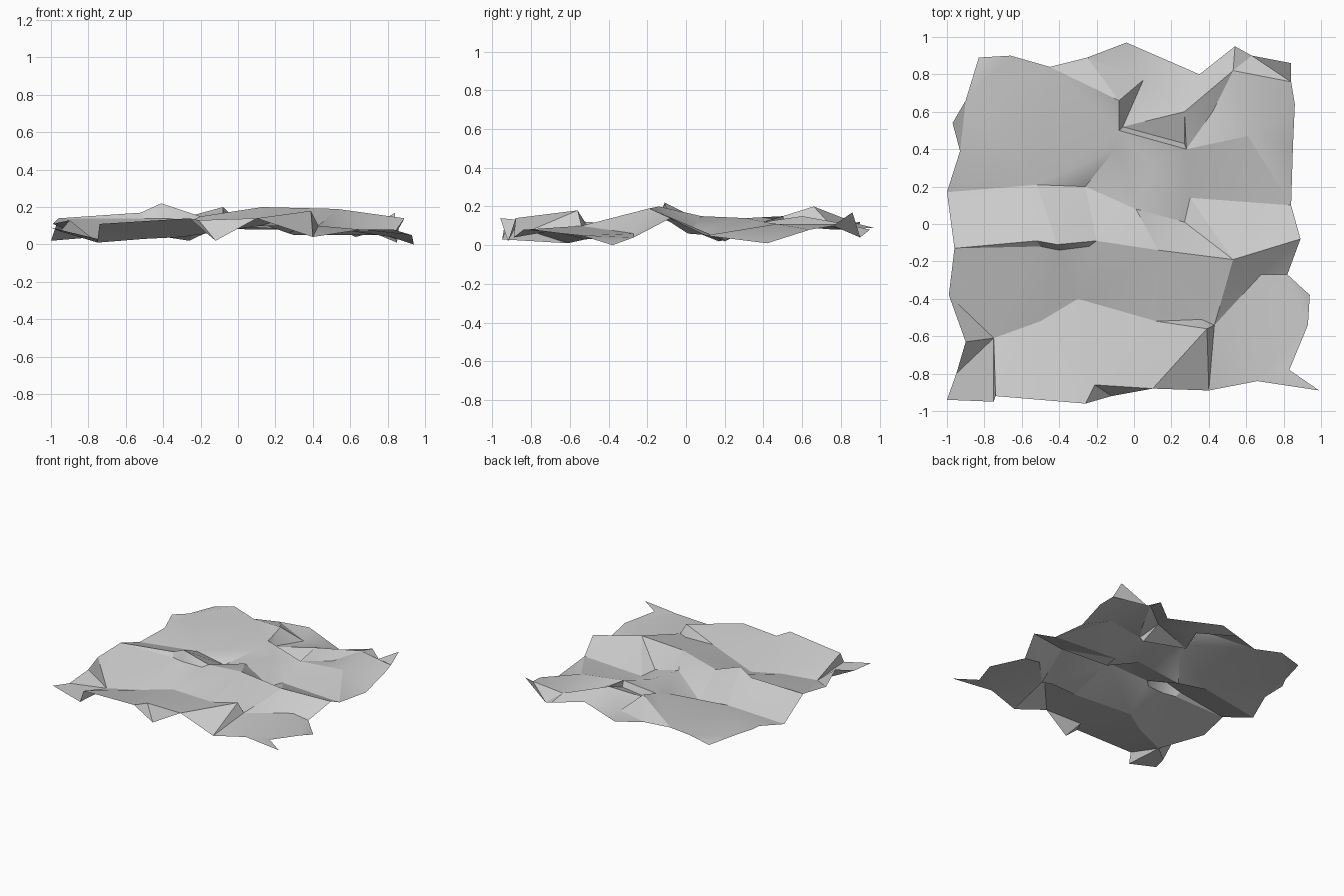
import bpy
import math
from mathutils import Vector
from mathutils.geometry import delaunay_2d_cdt

default_cube = bpy.data.objects.get("Cube")
if default_cube:
    bpy.data.objects.remove(default_cube, do_unlink=True)

# Ragged border of the sheet, one short path per side, counter-clockwise
front_side = [
    (-1, -.94, .09), (-.75, -.95, .03), (-.74, -.92, .11), (-.26, -.96, .14),
    (-.12, -.92, .02), (.1, -.88, .14), (.4, -.89, .04), (.66, -.84, .08)]
right_side = [
    (.99, -.89, .08), (.83, -.78, .08), (.93, -.54, .05), (.94, -.38, 0),
    (.82, -.27, .04), (.89, -.08, .14), (.84, .1, .05), (.85, .42, .01),
    (.86, .64, .08), (.84, .76, .1)]
back_side = [
    (.84, .86, .17), (.63, .9, .04), (.54, .95, .08), (.35, .8, .08),
    (-.04, .97, .09), (-.25, .89, .11), (-.45, .84, .1), (-.66, .9, .12)]
left_side = [
    (-.83, .89, .08), (-.9, .66, .09), (-.97, .54, .11), (-.93, .39, .07),
    (-1, .17, .02), (-.96, -.13, .14), (-.99, -.38, .11), (-.9, -.63, .13),
    (-.95, -.8, .07)]
border = front_side + right_side + back_side + left_side

# Creases: each is a path of points along a ridge or a valley
middle_ridge = [
    (-.96, -.13, .14), (-.52, -.09, .17), (-.41, -.11, .22), (-.2, -.09, .15),
    (.01, .08, .15), (.13, -.14, .2), (.53, -.19, .19), (.68, -.27, .06),
    (.82, -.27, .04)]
under_ridge = [(-.5, -.12, .14), (-.4, -.14, .14), (-.24, -.12, .13)]
front_valley = [
    (-.75, -.95, .03), (-.75, -.61, .01), (-.5, -.52, .03), (-.3, -.4, .04),
    (.12, -.52, .1)]
left_slope = [(-.96, -.13, .14), (-.75, -.61, .01)]
peak_slope = [(-.4, -.14, .14), (-.3, -.4, .04), (-.21, -.86, .13), (-.26, -.96, .14)]
centre_fold = [(.13, -.14, .2), (.12, -.52, .1), (.1, -.88, .14)]
front_flap = [(.12, -.52, .1), (.39, -.56, .18), (.4, -.89, .04)]
under_flap = [(.15, -.48, .11), (.36, -.51, .1), (.43, -.54, .1), (.66, -.84, .08)]
front_right_valley = [(.66, -.84, .08), (.68, -.27, .06), (.89, -.08, .14)]
left_valley = [(-1, .17, .02), (-.52, .21, .06), (-.26, .2, .02), (-.1, .4, .12)]
back_ridge = [
    (-.25, .89, .11), (.05, .77, .08), (-.08, .66, .2), (-.08, .5, .15),
    (.28, .4, .12)]
pit_floor = [(-.06, .52, .1), (.27, .43, .08)]
back_right_ridge = [(.28, .4, .12), (.27, .6, .15), (.53, .82, .11), (.54, .95, .08)]
back_right_hollow = [(.28, .4, .12), (.42, .6, .08), (.53, .82, .11)]
inner_flap = [
    (.27, .01, .06), (.3, .14, .05), (.61, .47, .11), (.28, .4, .12),
    (.1, .31, .14), (.27, .01, .06)]
creases = [middle_ridge, under_ridge, front_valley, left_slope, peak_slope,
           centre_fold, front_flap, under_flap, front_right_valley,
           left_valley, back_ridge, pit_floor, back_right_ridge,
           back_right_hollow, inner_flap]

# Gather shared points once, and remember every crease segment
points = []
index_of = {}


def point_index(point):
    key = point[:2]
    if key not in index_of:
        index_of[key] = len(points)
        points.append(Vector(point))
    return index_of[key]


border_loop = [point_index(p) for p in border]
segments = [(point_index(a), point_index(b))
            for path in creases for a, b in zip(path, path[1:])]

# Triangulate the sheet so that its edges follow the border and the creases
flat_points, _, triangles, sources, _, _ = delaunay_2d_cdt(
    [p.to_2d() for p in points], segments, [border_loop], 1, .0001)


def height(flat, source):
    """Known height, or a distance-weighted mean where creases cross."""
    if source:
        return points[source[0]].z
    weights = [1 / ((p.to_2d() - flat).length_squared + .0001) for p in points]
    return sum(w * p.z for w, p in zip(weights, points)) / sum(weights)


vertices = [(p.x, p.y, height(p, s)) for p, s in zip(flat_points, sources)]
mesh = bpy.data.meshes.new("crumpled_sheet")
mesh.from_pydata(vertices, [], triangles)
mesh.update()
sheet = bpy.data.objects.new("crumpled_sheet", mesh)
bpy.context.collection.objects.link(sheet)

# Plain grey paper
grey = bpy.data.materials.new("pale_grey")
grey.use_nodes = True
colour = (.6, .6, .6, 1)
grey.diffuse_color = colour
grey.node_tree.nodes["Principled BSDF"].inputs["Base Color"].default_value = colour
mesh.materials.append(grey)

# Soft slopes with sharp creases
bpy.ops.object.select_all(action='DESELECT')
sheet.select_set(True)
bpy.context.view_layer.objects.active = sheet
bpy.ops.object.shade_smooth_by_angle(angle=math.radians(25))
